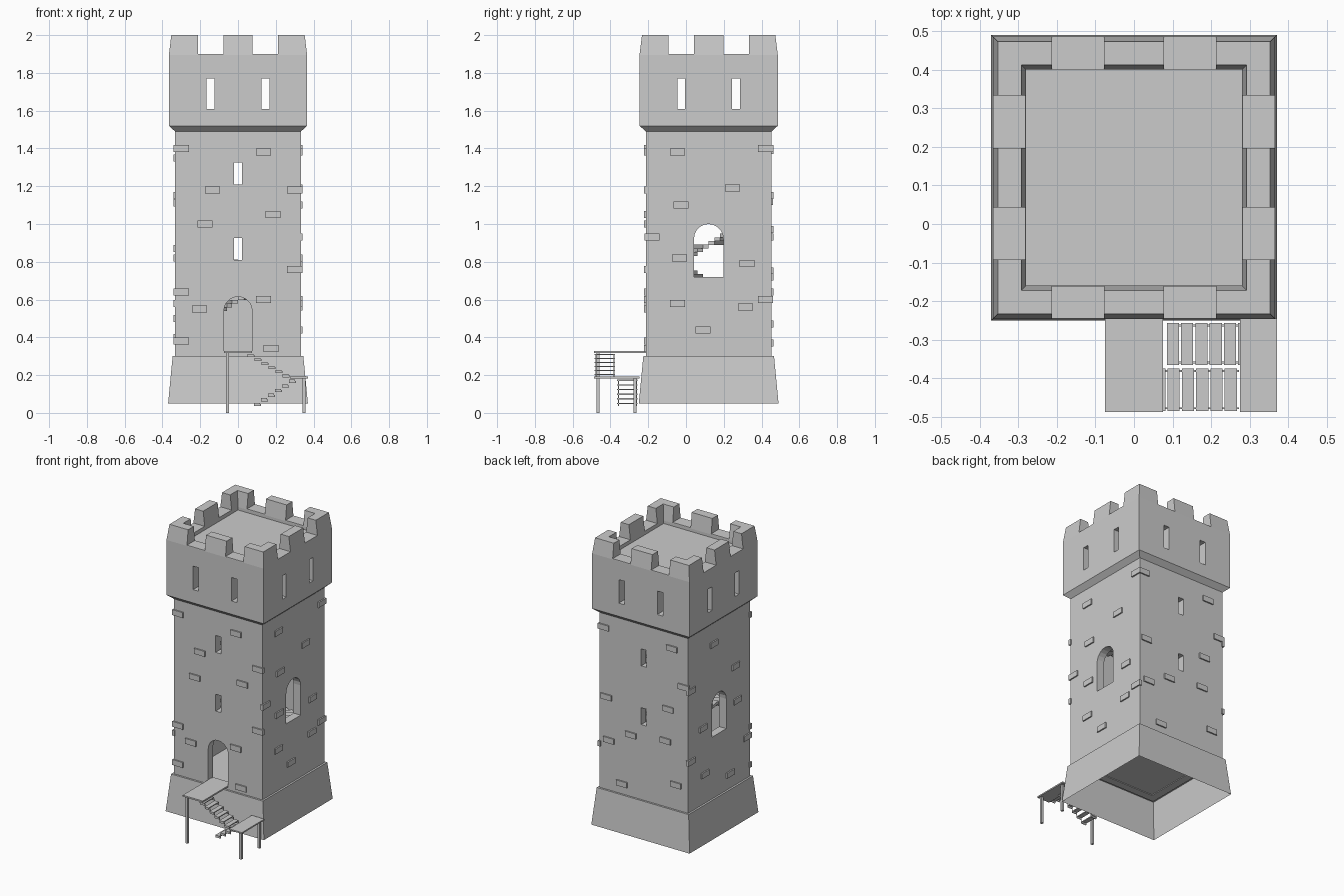
import bpy, bmesh, math
from mathutils import Matrix, Vector

if "Cube" in bpy.data.objects:
    bpy.data.objects.remove(bpy.data.objects["Cube"])

CY = 0.12            # tower centre in y
H = 0.333            # half width of the shaft

def finish(name, bm):
    bmesh.ops.recalc_face_normals(bm, faces=bm.faces[:])
    me = bpy.data.meshes.new(name)
    bm.to_mesh(me)
    bm.free()
    ob = bpy.data.objects.new(name, me)
    bpy.context.collection.objects.link(ob)
    return ob

def box(bm, x0, x1, y0, y1, z0, z1):
    m = Matrix.Translation(((x0+x1)/2, (y0+y1)/2, (z0+z1)/2)) @ Matrix.Diagonal((x1-x0, y1-y0, z1-z0, 1))
    bmesh.ops.create_cube(bm, size=1, matrix=m)

def prism(bm, pts, to3, d0, d1):
    """Extrude a 2D outline; to3(u, v, d) maps it into space."""
    a = [bm.verts.new(to3(u, v, d0)) for u, v in pts]
    b = [bm.verts.new(to3(u, v, d1)) for u, v in pts]
    n = len(pts)
    bm.faces.new(a)
    bm.faces.new(b[::-1])
    for i in range(n):
        j = (i+1) % n
        bm.faces.new((a[i], b[i], b[j], a[j]))

def square_rings(name, prof, closed=True):
    """Sweep a (half width, z) profile round a square plan."""
    bm = bmesh.new()
    rings = [[bm.verts.new((sx*h, CY+sy*h, z)) for sx, sy in ((-1, -1), (1, -1), (1, 1), (-1, 1))]
             for h, z in prof]
    n = len(rings)
    for i in range(n if closed else n-1):
        a, b = rings[i], rings[(i+1) % n]
        for k in range(4):
            l = (k+1) % 4
            bm.faces.new((a[k], a[l], b[l], b[k]))
    if not closed:
        bm.faces.new(rings[-1])
    return finish(name, bm)

def arch(w, z0, z1, n=10):
    r = w/2
    return [(-r, z0), (r, z0)] + [(r*math.cos(math.pi*i/n), z1-r+r*math.sin(math.pi*i/n)) for i in range(n+1)]

def rect(u, w, z0, z1):
    return [(u-w/2, z0), (u+w/2, z0), (u+w/2, z1), (u-w/2, z1)]

along_y = lambda u, v, d: (u, CY+d, v)
along_x = lambda u, v, d: (d, CY+u, v)

def cut(ob, shapes):
    """Cut outlines straight through: one cutter per direction."""
    for to3 in (along_y, along_x):
        bm = bmesh.new()
        for f, pts, d0, d1 in shapes:
            if f is to3:
                prism(bm, pts, to3, d0, d1)
        c = finish("cutter", bm)
        m = ob.modifiers.new("cut", 'BOOLEAN')
        m.object, m.operation, m.solver = c, 'DIFFERENCE', 'EXACT'
        dg = bpy.context.evaluated_depsgraph_get()
        dg.update()
        me = bpy.data.meshes.new_from_object(ob.evaluated_get(dg))
        ob.modifiers.clear()
        ob.data = me
        bpy.data.objects.remove(c)

# sloping foot, open underneath
square_rings("base", [(0.37, 0.05), (0.346, 0.3)], closed=False)

# hollow shaft with door, side windows and slits
shaft = square_rings("shaft", [(H, 0.295), (H, 1.5), (0.28, 1.5), (0.28, 0.295)])
cut(shaft, [(along_y, arch(0.15, 0.325, 0.615), -0.6, 0),
            (along_x, arch(0.155, 0.72, 1.0), -0.6, 0.6)] +
           [(along_y, rect(0, 0.04, z, z+0.115), -0.6, 0.6) for z in (0.81, 1.21)])

# overhanging crown with battlements
crown = square_rings("crown", [(H, 1.49), (0.366, 1.52), (0.366, 1.895), (0.353, 2.0),
                               (0.292, 2.0), (0.28, 1.895), (0.28, 1.49)])
cut(crown, [(f, rect(s*0.145, w, z0, z1), -0.6, 0.6) for f in (along_y, along_x) for s in (-1, 1)
            for w, z0, z1 in ((0.135, 1.9, 2.1), (0.042, 1.61, 1.77))])

# roof deck
bm = bmesh.new()
box(bm, -0.285, 0.285, CY-0.285, CY+0.285, 1.84, 1.875)
finish("roof_deck", bm)

# raised stones: (u along face, z), faces front / right / back / left
stones = [
    [(-.31, 1.4), (.14, 1.38), (-.14, 1.18), (.31, 1.18), (-.18, 1.0), (.19, 1.05), (-.31, .64),
     (-.21, .55), (.14, .6), (.31, .76), (.18, .34), (-.31, .38)],
    [(-.17, 1.38), (.13, 1.19), (-.15, 1.1), (.21, .79), (-.16, .82), (-.17, .58), (.2, .56),
     (-.03, .44), (.31, 1.4), (.31, .6), (-.31, .93)],
    [(-.31, 1.4), (.22, 1.39), (-.29, .93), (.19, .97), (-.27, .64), (.17, .75), (-.17, .37),
     (.25, .47), (-.1, .72), (.31, 1.15)],
    [(-.06, 1.35), (-.31, 1.12), (.18, 1.11), (-.16, .5), (.2, .87), (.12, .4), (-.18, .82),
     (.31, .58), (-.31, .64)]]
bm = bmesh.new()
for k, face in enumerate(stones):
    for u, z in face:
        new = bmesh.ops.create_cube(bm, size=1, matrix=Matrix.Translation((u*0.97, -H, z)) @
                                    Matrix.Diagonal((0.08, 0.018, 0.037, 1)))["verts"]
        bmesh.ops.transform(bm, verts=new, matrix=Matrix.Translation((0, CY, 0)) @
                            Matrix.Rotation(k*math.pi/2, 4, 'Z'))
finish("wall_stones", bm)

# inner winding stair
bm = bmesh.new()
N, PITCH = 20, 0.39
for i in range(int(N*2.25)):
    a = math.pi - 2*math.pi*i/N
    b = a - 2*math.pi/N
    z = 0.50 + PITCH*i/N
    pts = [(r*math.cos(t), r*math.sin(t)) for r, t in ((0.1, a), (0.283, a), (0.283, b), (0.1, b))]
    prism(bm, pts, lambda u, v, d: (u, CY+v, d), z, z+0.02)
finish("inner_stair", bm)

# outside landings
bm = bmesh.new()
box(bm, -0.075, 0.075, -0.487, CY-H+0.03, 0.318, 0.328)
finish("upper_landing", bm)
bm = bmesh.new()
box(bm, 0.275, 0.37, -0.487, -0.245, 0.183, 0.192)
finish("lower_landing", bm)

# landing posts
bm = bmesh.new()
for x, y, z in ((-0.055, -0.467, 0.32), (0.35, -0.467, 0.185), (0.35, -0.27, 0.185)):
    box(bm, x-0.008, x+0.008, y-0.008, y+0.008, 0, z)
finish("landing_posts", bm)

# two flights: treads on stepped side rails
def flight(name, y0, y1, x0, z0, dx, dz, n=6):
    bm = bmesh.new()
    top, low = [], []
    for i in range(n):
        x, z = x0+dx*i, z0+dz*i
        box(bm, min(x, x+dx*0.85), max(x, x+dx*0.85), y0, y1, z-0.003, z+0.003)
        top += [(x, z-0.003), (x+dx, z-0.003)]
        low += [(x, z-0.014), (x+dx, z-0.014)]
    for y in (y0+0.004, y1-0.009):
        prism(bm, top+low[::-1], lambda u, v, d: (u, d, v), y, y+0.005)
    finish(name, bm)

flight("upper_flight", -0.484, -0.375, 0.05, 0.31, 0.037, -0.0215)
flight("lower_flight", -0.365, -0.256, 0.085, 0.05, 0.037, 0.0245)
